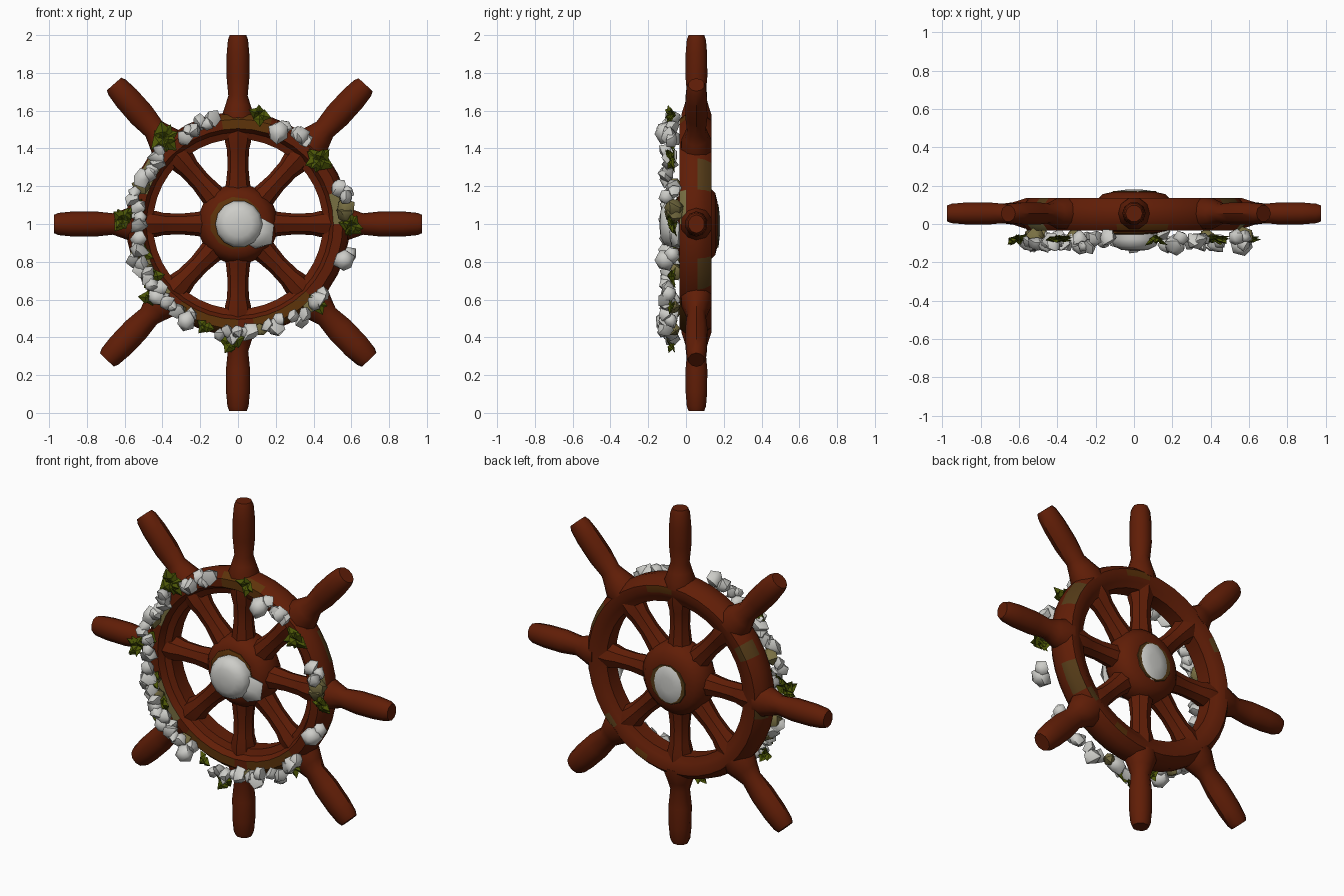
import bpy, bmesh, math, random
from mathutils import Matrix, Vector

random.seed(7)
cube = bpy.data.objects.get("Cube")
if cube:
    bpy.data.objects.remove(cube)


def material(name, rgb):
    m = bpy.data.materials.new(name)
    m.use_nodes = True
    m.diffuse_color = (*rgb, 1)
    m.node_tree.nodes["Principled BSDF"].inputs["Base Color"].default_value = (*rgb, 1)
    return m


WOOD = material("red_brown_wood", (0.118, 0.0125, 0.002))
RUST = material("mossy_wood", (0.11, 0.033, 0.003))
MOSS = material("dark_moss", (0.09, 0.044, 0.009))
OLIVE = material("pale_olive", (0.19, 0.16, 0.055))
GREEN = material("leaf_green", (0.075, 0.098, 0.002))
WHITE = material("petal_white", (0.61, 0.61, 0.58))

MID_Y = 0.055
FACING = Matrix.Translation((0, 0, 1)) @ Matrix.Rotation(math.pi / 2, 4, 'X')


def finish(name, bm, mats, smooth=None):
    bmesh.ops.recalc_face_normals(bm, faces=bm.faces)
    me = bpy.data.meshes.new(name)
    bm.to_mesh(me)
    bm.free()
    ob = bpy.data.objects.new(name, me)
    bpy.context.collection.objects.link(ob)
    for m in mats:
        me.materials.append(m)
    if smooth:
        bpy.ops.object.select_all(action='DESELECT')
        ob.select_set(True)
        bpy.context.view_layer.objects.active = ob
        bpy.ops.object.shade_smooth_by_angle(angle=math.radians(smooth))
    return ob


def lathe(name, profile, segs, matrix, mats, closed=False, smooth=40, rule=None):
    """Turn (radius, height) points around local z."""
    bm = bmesh.new()
    rings = [[bm.verts.new((r * math.cos(2 * math.pi * i / segs),
                            r * math.sin(2 * math.pi * i / segs), h))
              for i in range(segs)] for r, h in profile]
    pairs = list(zip(rings, rings[1:]))
    if closed:
        pairs.append((rings[-1], rings[0]))
    else:
        bm.faces.new(rings[0])
        bm.faces.new(rings[-1])
    for a, b in pairs:
        for i in range(segs):
            j = (i + 1) % segs
            bm.faces.new((a[i], a[j], b[j], b[i]))
    bm.transform(matrix)
    if rule:
        for f in bm.faces:
            f.material_index = rule(f.calc_center_median())
    return finish(name, bm, mats, smooth)


# Rim, with moss on stretches of its front, rear face and rear outer bevel
def rim_colour(c):
    angle = math.degrees(math.atan2(c.z - 1, c.x)) % 360
    radius = math.hypot(c.x, c.z - 1)

    def within(*spans):
        return any(a <= angle <= b for a, b in spans)

    if c.y < 0.0 and radius > 0.5:
        if within((4, 14), (147, 160), (198, 228)):
            return 3
        if within((75, 103), (232, 268), (282, 312)):
            return 1
    elif c.y > 0.065 and radius > 0.545:
        if within((14, 34), (146, 156), (184, 193), (326, 344)):
            return 2
    elif c.y > 0.12 and radius > 0.5:
        if within((146, 156), (318, 328)):
            return 2
        if within((76, 86), (290, 300)):
            return 1
    return 0


rim_section = [(0.45, -0.105), (0.45, -0.015), (0.485, 0.0), (0.505, 0.035),
               (0.555, 0.035), (0.585, 0.0), (0.592, -0.06), (0.58, -0.1),
               (0.55, -0.135), (0.51, -0.135), (0.485, -0.12)]
lathe("rim", rim_section, 40, FACING, [WOOD, RUST, MOSS, OLIVE], closed=True,
      smooth=35, rule=rim_colour)

# Eight spokes and turned handles, slightly uneven as if hand set
handle_section = [(0.09, 0.54), (0.088, 0.58), (0.07, 0.63), (0.054, 0.68), (0.064, 0.78),
                  (0.063, 0.9), (0.056, 0.975), (0.046, 1.0)]
spoke_section = [(0.075, 0.14), (0.062, 0.23), (0.055, 0.3), (0.058, 0.39),
                 (0.07, 0.44), (0.07, 0.5)]
settings = [(0, 1.0, 0.95), (42.5, 1.0, 1.1), (90, 0.975, 1.05), (136, 1.0, 1.15),
            (180, 0.99, 1.0), (224, 1.0, 1.1), (270, 0.975, 1.05), (318.5, 0.99, 1.1)]
for i, (degrees, length, width) in enumerate(settings):
    turn = Matrix.Translation((0, MID_Y, 1)) @ Matrix.Rotation(math.radians(degrees), 4, 'Y')
    shape = turn @ Matrix.Diagonal((width, 0.95, length, 1))
    lathe(f"handle_{i + 1}", handle_section, 10, shape, [WOOD])
    lathe(f"spoke_{i + 1}", spoke_section, 8, turn, [WOOD])

# Hub with pale bosses on both sides
hub_section = [(0.11, -0.168), (0.165, -0.155), (0.205, -0.115), (0.213, -0.05),
               (0.2, 0.0), (0.17, 0.035), (0.13, 0.045)]
lathe("hub", hub_section, 24, FACING, [WOOD], smooth=50)
lathe("front_moss_ring", [(0.14, 0.03), (0.14, 0.047), (0.12, 0.055)], 11,
      FACING @ Matrix.Translation((-0.01, 0.005, 0)), [RUST])
lathe("front_boss", [(0.118, 0.03), (0.125, 0.08), (0.11, 0.115), (0.07, 0.135), (0.02, 0.14)],
      14, FACING @ Matrix.Translation((0.005, 0.0, 0)), [WHITE], smooth=60)
lathe("back_moss_ring", [(0.12, -0.16), (0.115, -0.171)], 11,
      FACING @ Matrix.Translation((0, -0.01, 0)), [MOSS])
lathe("back_boss", [(0.105, -0.165), (0.095, -0.173), (0.04, -0.18)], 14,
      FACING @ Matrix.Translation((0, -0.01, 0)) @ Matrix.Diagonal((0.93, 1.12, 1, 1)),
      [WHITE], smooth=60)


def rim_point(degrees, radius, y):
    a = math.radians(degrees)
    return Vector((radius * math.cos(a), y, 1 + radius * math.sin(a)))


def blob(bm, centre, size, rough):
    """Add a crumpled, faceted petal lump."""
    new = bmesh.ops.create_icosphere(bm, subdivisions=1, radius=1)["verts"]
    spin = Matrix.Rotation(random.uniform(0, 6), 3, Vector((1, random.random(), random.random())))
    for v in new:
        v.co = centre + spin @ (v.co * size * random.uniform(1 - rough, 1 + rough))


# Side petal beside the front boss
bm = bmesh.new()
blob(bm, Vector((0, 0, 0)), 0.095, 0.1)
bm.transform(Matrix.Translation((0.105, -0.05, 0.95)) @ Matrix.Diagonal((1, 0.5, 1, 1)))
finish("boss_petal", bm, [WHITE], 50)

# Flowers: large rounded buds and ragged open clusters along the garland
buds = [(66, 0.53, 0.062), (-19, 0.595, 0.06), (-118, 0.585, 0.058)]
for n, (angle, radius, size) in enumerate(buds):
    bm = bmesh.new()
    centre = rim_point(angle, radius, -0.11)
    blob(bm, centre, size, 0.1)
    blob(bm, centre + Vector((0.025, 0.035, 0.03)), size * 0.7, 0.2)
    finish(f"bud_{n + 1}", bm, [WHITE], 50)

clusters = [(118, 0.56), (107, 0.555), (54, 0.55), (17, 0.585), (-43, 0.59), (-56, 0.595),
            (-70, 0.575), (-87, 0.58), (-96, 0.58), (-129, 0.575), (-138, 0.57),
            (-148, 0.57), (-158, 0.565), (-168, 0.55), (177, 0.535), (167, 0.55),
            (151, 0.545), (140, 0.55)]
for n, (angle, radius) in enumerate(clusters):
    bm = bmesh.new()
    for k in range(3):
        centre = rim_point(angle + (k - 1) * 3.2, radius + random.uniform(-0.025, 0.025),
                           random.uniform(-0.115, -0.065))
        blob(bm, centre, random.uniform(0.034, 0.048), 0.28)
    finish(f"flower_{n + 1}", bm, [WHITE], 50)


def leaf(bm, base, direction, width):
    """Add one folded pointed leaf with a raised midrib."""
    side = direction.cross(Vector((0, -1, 0))).normalized() * width
    lift = Vector((0, -0.022, 0))
    b, tip = bm.verts.new(base), bm.verts.new(base + direction)
    mid = bm.verts.new(base + direction * 0.5 + lift)
    for s in (side, -side):
        edge = bm.verts.new(base + direction * 0.45 + s)
        bm.faces.new((b, edge, mid))
        bm.faces.new((edge, tip, mid))


# Leaf sprays tucked between the flowers: angle, radius, leaves, reach
sprays = [(131, 0.6, 9, 0.1), (79, 0.59, 4, 0.07), (38, 0.545, 9, 0.09), (-1, 0.6, 8, 0.08),
          (178, 0.61, 7, 0.08), (-140, 0.61, 4, 0.07), (-93, 0.63, 5, 0.08),
          (-45, 0.59, 6, 0.08), (-148, 0.53, 5, 0.08), (-108, 0.57, 3, 0.07),
          (172, 0.54, 4, 0.07), (-163, 0.53, 4, 0.07)]
for n, (angle, radius, count, size) in enumerate(sprays):
    bm = bmesh.new()
    centre = rim_point(angle, radius, -0.065)
    for k in range(count):
        a = 2 * math.pi * k / count + random.uniform(-0.5, 0.5)
        reach = size * random.uniform(0.8, 1.2)
        way = Vector((reach * math.cos(a), random.uniform(-0.06, 0.03), reach * math.sin(a)))
        leaf(bm, centre - way * 0.2, way, reach * 0.42)
    finish(f"leaf_spray_{n + 1}", bm, [GREEN])

# Pale sepals under the right, left and lower stretches
sepals = [(9, 0.575, 0.055), (5, 0.57, 0.052), (158, 0.545, 0.05), (-153, 0.55, 0.05),
          (-163, 0.55, 0.05), (-124, 0.56, 0.04), (-78, 0.57, 0.035), (-49, 0.58, 0.04)]
for n, (angle, radius, size) in enumerate(sepals):
    bm = bmesh.new()
    blob(bm, rim_point(angle, radius, -0.065), size, 0.2)
    finish(f"sepal_{n + 1}", bm, [OLIVE], 45)
